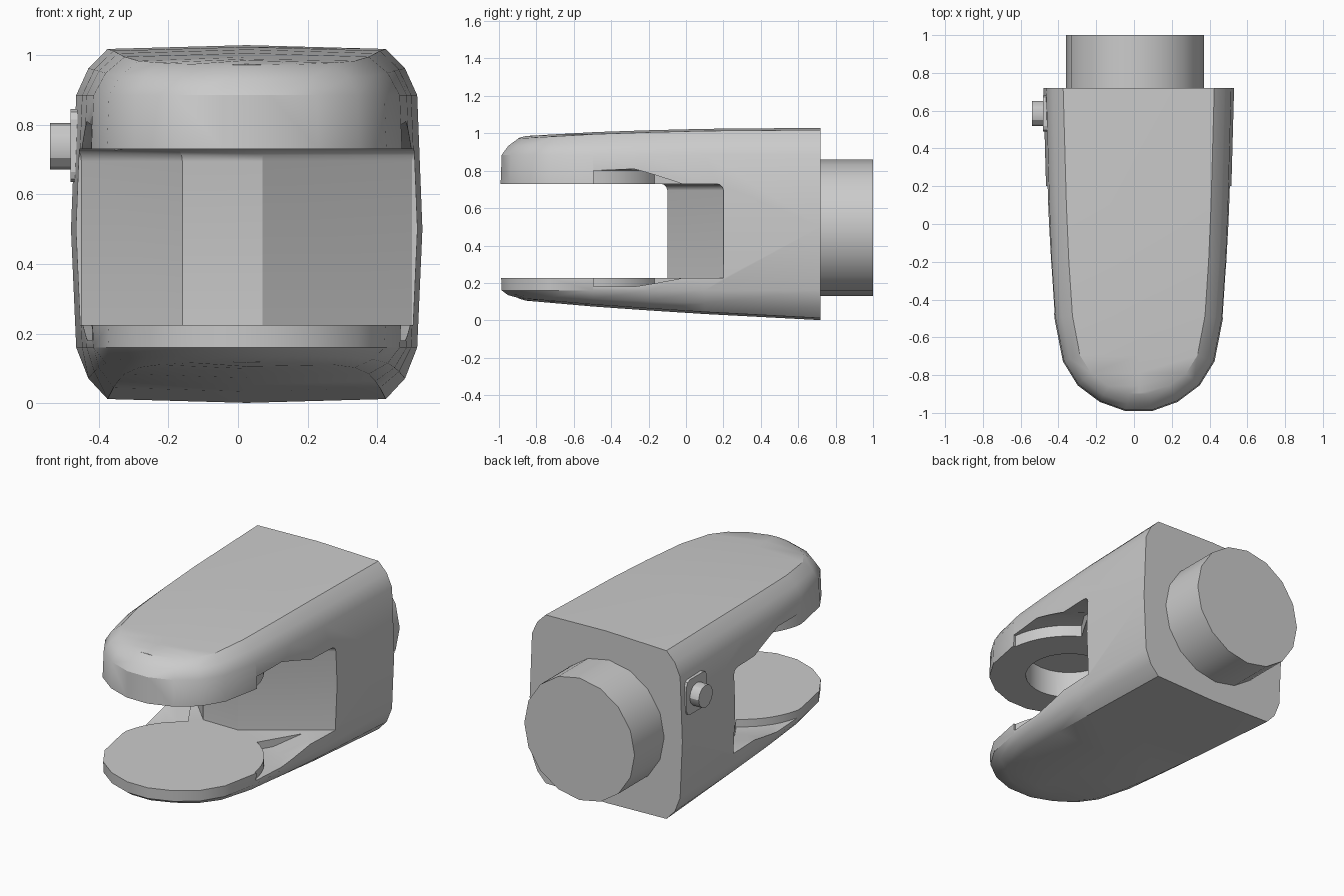
import bpy, bmesh, math
from mathutils import Vector, Matrix

if "Cube" in bpy.data.objects:
    bpy.data.objects.remove(bpy.data.objects["Cube"])


def make_object(name, bm):
    bmesh.ops.recalc_face_normals(bm, faces=bm.faces)
    mesh = bpy.data.meshes.new(name)
    bm.to_mesh(mesh)
    bm.free()
    ob = bpy.data.objects.new(name, mesh)
    bpy.context.collection.objects.link(ob)
    return ob


def activate(ob):
    bpy.ops.object.select_all(action='DESELECT')
    bpy.context.view_layer.objects.active = ob
    ob.select_set(True)


def smooth(ob, angle=30):
    activate(ob)
    bpy.ops.object.shade_smooth_by_angle(angle=math.radians(angle))


def cylinder(name, loc, r, depth, sides, axis):
    bm = bmesh.new()
    rot = {'X': Matrix.Rotation(math.pi / 2, 4, 'Y'), 'Y': Matrix.Rotation(math.pi / 2, 4, 'X'),
           'Z': Matrix()}[axis]
    bmesh.ops.create_cone(bm, cap_ends=True, segments=sides, radius1=r, radius2=r, depth=depth,
                          matrix=Matrix.Translation(loc) @ rot)
    return make_object(name, bm)


def cut(ob, cutter):
    cutter.hide_render = True
    mod = ob.modifiers.new('cut', 'BOOLEAN')
    mod.operation = 'DIFFERENCE'
    mod.solver = 'EXACT'
    mod.object = cutter
    activate(ob)
    bpy.ops.object.modifier_apply(modifier=mod.name)
    bpy.data.objects.remove(cutter)


def lerp_table(table, y):
    for (y0, z0), (y1, z1) in zip(table, table[1:]):
        if y <= y1:
            return z0 + (z1 - z0) * (y - y0) / (y1 - y0)
    return table[-1][1]


# Body: plan outline (half width, y) lofted upward through inset rings
CX = 0.025
plan = [(0.07, -1), (0.21, -0.95), (0.33, -0.86), (0.41, -0.73), (0.455, -0.5),
        (0.475, -0.2), (0.488, 0.1), (0.505, 0.72)]
top = [(-1.0, 0.96), (-0.9, 0.972), (-0.5, 0.995), (0, 1.012), (0.72, 1.018)]
bottom = [(-1.0, 0.115), (-0.9, 0.12), (-0.5, 0.085), (0, 0.05), (0.72, 0.012)]
# (inset, base height, blend from base height to top or bottom profile, profile)
levels = [(0.105, 0.16, 1, bottom), (0.05, 0.16, 0.6, bottom), (0.015, 0.16, 0, bottom),
          (0, 0.5, 0, top), (0.015, 0.885, 0, top), (0.05, 0.885, 0.58, top), (0.105, 0.885, 1, top)]


def inset_point(i, d):
    a, b = Vector(plan[max(i - 1, 0)]), Vector(plan[min(i + 1, len(plan) - 1)])
    if i == 0:
        a = Vector((-plan[0][0], plan[0][1]))
    t = (b - a).normalized()
    w, y = plan[i]
    if i == len(plan) - 1:
        return w - d, y
    return max(w - d * -(-t.y), 0.02), y + d * t.x


bm = bmesh.new()
rings, halves = [], []
for d, z0, blend, table in levels:
    right, left = [], []
    for i in range(len(plan)):
        w, y = inset_point(i, d)
        z = z0 + (lerp_table(table, y) - z0) * blend
        right.append(bm.verts.new((CX + w, y, z)))
        left.append(bm.verts.new((CX - w, y, z)))
    halves.append((left, right))
    rings.append(left[::-1] + right)
for r0, r1 in zip(rings, rings[1:]):
    for i in range(len(r0) - 1):
        bm.faces.new((r0[i], r0[i + 1], r1[i + 1], r1[i]))
# slightly crowned top and bottom caps
back = [r[0] for r in rings] + []
for (left, right), crown in ((halves[0], -0.011), (halves[-1], 0.011)):
    mid = [bm.verts.new((CX, l.co.y, l.co.z + crown * (0.2 if i == 0 else 1)))
           for i, l in enumerate(left)]
    bm.faces.new((left[0], mid[0], right[0]))
    for i in range(len(left) - 1):
        bm.faces.new((left[i], left[i + 1], mid[i + 1], mid[i]))
        bm.faces.new((mid[i], mid[i + 1], right[i + 1], right[i]))
    # close the thin front lip between cap and outer ring
bmesh.ops.holes_fill(bm, edges=[e for e in bm.edges if e.is_boundary], sides=0)
body = make_object('fork_body', bm)

# Slot between the prongs, with a ridged rear wall and a filleted upper corner
foot = [(-0.8, -1.3), (0.8, -1.3), (0.8, 0.2), (0.5, 0.2), (0.07, -0.1), (-0.16, -0.1),
        (-0.45, 0.2), (-0.8, 0.2)]
bm = bmesh.new()
lo = [bm.verts.new((x, y, 0.225)) for x, y in foot]
hi = [bm.verts.new((x, y, 0.73)) for x, y in foot]
bm.faces.new(lo)
bm.faces.new(hi)
for i in range(len(foot)):
    j = (i + 1) % len(foot)
    bm.faces.new((lo[i], lo[j], hi[j], hi[i]))
edges = [e for e in bm.edges if all(v in hi[2:] for v in e.verts)]
bm.normal_update()
bmesh.ops.recalc_face_normals(bm, faces=bm.faces)
bmesh.ops.bevel(bm, geom=edges, offset=0.035, segments=3, profile=0.5, affect='EDGES')
cut(body, make_object('slot_cutter', bm))

# Scooped reliefs beside the round prong pads
profile = [(0.445, 0.18, 0.80), (0.54, 0.18, 0.81), (0.72, 0.227, 0.728)]
for side in (-1, 1):
    bm = bmesh.new()
    sections = []
    for k in range(9):
        a = math.radians(7 + k * 6.5)
        pts = [(r, b) for r, b, t in profile] + [(r, t) for r, b, t in reversed(profile)]
        sections.append([bm.verts.new((CX - 0.01 + side * r * math.cos(a), -0.55 + r * math.sin(a), z))
                         for r, z in pts])
    for s0, s1 in zip(sections, sections[1:]):
        for i in range(6):
            j = (i + 1) % 6
            bm.faces.new((s0[i], s0[j], s1[j], s1[i]))
    bm.faces.new(sections[0])
    bm.faces.new(sections[-1])
    cut(body, make_object('relief_cutter', bm))

# Round blind recess under the upper prong
cut(body, cylinder('recess_cutter', (0.015, -0.55, 0.79), 0.245, 0.2, 32, 'Z'))
smooth(body, 32)

# Rear shank
smooth(cylinder('rear_shank', (0.005, 0.855, 0.495), 0.365, 0.29, 16, 'Y'))

# Side button on its small bevelled plate
bm = bmesh.new()
bmesh.ops.create_cube(bm, size=1, matrix=Matrix.Translation((-0.461, 0.585, 0.74))
                      @ Matrix.Diagonal((0.04, 0.19, 0.21, 1)))
bmesh.ops.bevel(bm, geom=[e for e in bm.edges if abs(e.verts[0].co.x - e.verts[1].co.x) > 0.01],
                offset=0.03, segments=2, profile=0.5, affect='EDGES')
make_object('button_plate', bm)
smooth(cylinder('side_button', (-0.5, 0.585, 0.738), 0.067, 0.08, 12, 'X'))
